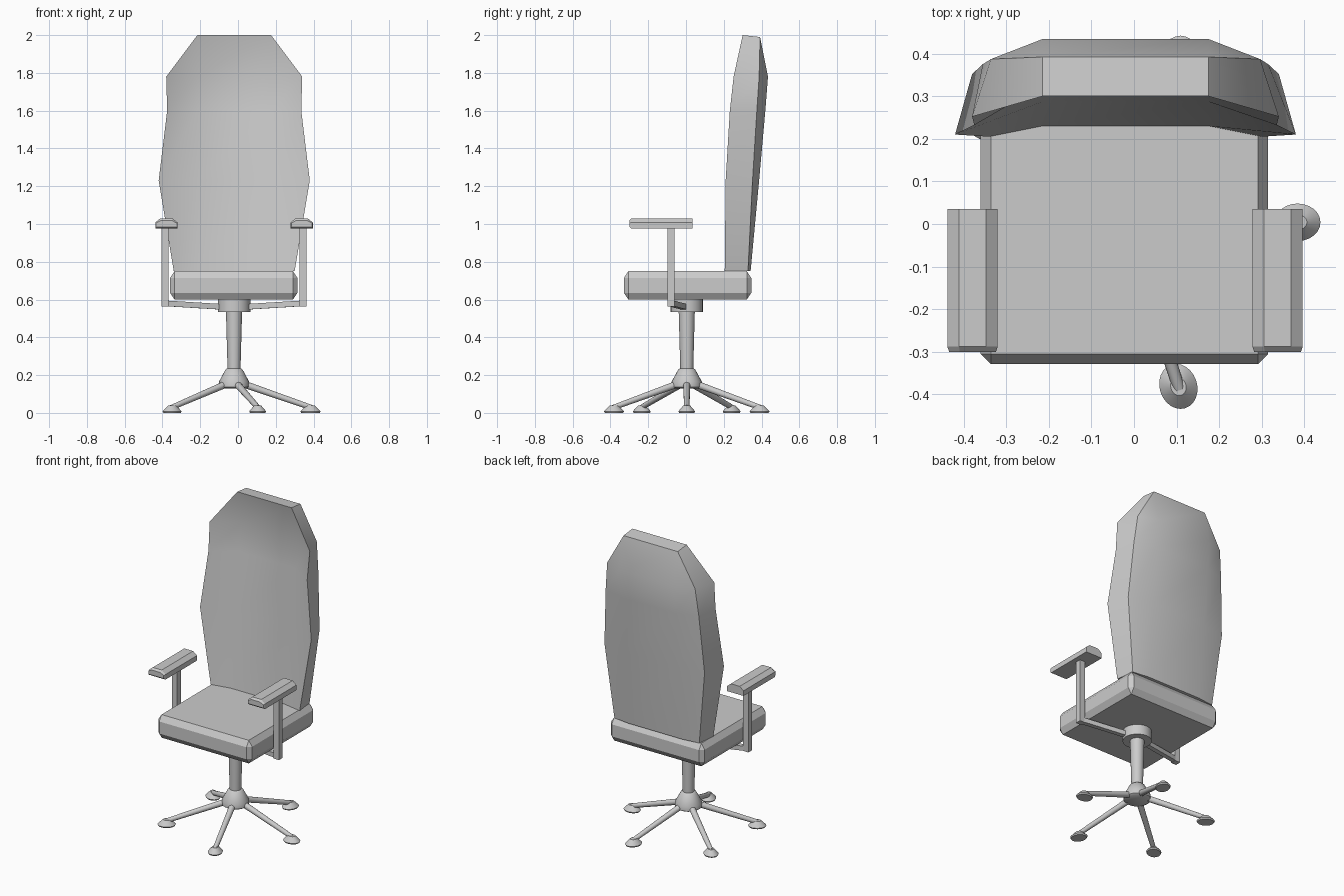
import bpy, bmesh
from math import radians, cos, sin, pi
from mathutils import Matrix, Vector

if "Cube" in bpy.data.objects:
    bpy.data.objects.remove(bpy.data.objects["Cube"])

CX, CY = -0.021, 0.004   # swivel axis


def finish(name, bm, smooth=None):
    bmesh.ops.recalc_face_normals(bm, faces=bm.faces)
    me = bpy.data.meshes.new(name)
    bm.to_mesh(me)
    bm.free()
    ob = bpy.data.objects.new(name, me)
    bpy.context.collection.objects.link(ob)
    if smooth:
        bpy.ops.object.select_all(action='DESELECT')
        ob.select_set(True)
        bpy.context.view_layer.objects.active = ob
        bpy.ops.object.shade_smooth_by_angle(angle=radians(smooth))
    return ob


def loft(name, rings, smooth=None):
    """Skin closed rings of points and cap both ends."""
    bm = bmesh.new()
    vr = [[bm.verts.new(p) for p in r] for r in rings]
    n = len(vr[0])
    for a, b in zip(vr, vr[1:]):
        for i in range(n):
            j = (i + 1) % n
            bm.faces.new((a[i], a[j], b[j], b[i]))
    bm.faces.new(vr[0])
    bm.faces.new(vr[-1])
    bmesh.ops.remove_doubles(bm, verts=bm.verts, dist=1e-5)
    return finish(name, bm, smooth)


def lathe(name, profile, x, y, stretch=1.0, turn=0.0, n=24):
    """Revolve (radius, z) points; optionally stretch radially and turn."""
    m = Matrix.Translation((x, y, 0)) @ Matrix.Rotation(turn, 4, 'Z')
    rings = [[m @ Vector((r * stretch * cos(2 * pi * i / n), r * sin(2 * pi * i / n), z))
              for i in range(n)] for r, z in profile]
    return loft(name, rings, 35)


def bar(name, a, b, r1, r2, sides):
    """Tapered bar between two points."""
    a, b = Vector(a), Vector(b)
    d = b - a
    m = Matrix.Translation((a + b) / 2) @ d.to_track_quat('Z', 'Y').to_matrix().to_4x4()
    if sides == 4:
        m = m @ Matrix.Rotation(pi / 4, 4, 'Z')
    bm = bmesh.new()
    bmesh.ops.create_cone(bm, cap_ends=True, segments=sides, radius1=r1, radius2=r2,
                          depth=d.length, matrix=m)
    return finish(name, bm, 35 if sides > 4 else None)


# Star base: five legs with low cone feet
for k in range(5):
    t = k * 2 * pi / 5
    c, s = cos(t), sin(t)
    bar(f"base_leg_{k+1}", (CX + .05 * c, CY + .05 * s, .153),
        (CX + .41 * c, CY + .41 * s, .028), .019, .014, 16)
    lathe(f"foot_{k+1}", [(.040, 0), (.044, .008), (.032, .023), (.018, .039)],
          CX + .405 * c, CY + .405 * s, 1.22, t)

# Hub, column and collar under the seat
lathe("base_hub", [(.068, .130), (.080, .138), (.080, .165), (.045, .23), (.036, .236)], CX, CY)
lathe("column", [(.034, .22), (.043, .55)], CX, CY)
lathe("seat_collar", [(.086, .535), (.086, .602)], CX, CY)

# Seat cushion with chamfered edges
bm = bmesh.new()
bmesh.ops.create_cube(bm, size=1, matrix=Matrix.Diagonal((.675, .675, .10, 1)))
bmesh.ops.bevel(bm, geom=bm.edges[:], offset=.024, segments=1, affect='EDGES')
bmesh.ops.scale(bm, vec=(1, 1, 1.5), verts=bm.verts)
bmesh.ops.translate(bm, vec=(-.0225, .0085, .675), verts=bm.verts)
finish("seat", bm)

# Backrest: z, front half width, front y edge/middle, back half width, back y edge/middle
sections = [
    (.75, .32, .205, .23, .305, .328, .342),
    (1.23, .40, .21, .287, .36, .352, .387),
    (1.60, .355, .232, .325, .335, .375, .42),
    (1.78, .36, .252, .342, .316, .387, .434),
    (2.00, .195, .30, .30, .195, .392, .392),
]
BX, IN = -.02, .195
rings = []
for z, fw, fe, fm, bw, be, bmid in sections:
    zb = z - .01 if z > 1.9 else z
    rings.append([(BX - fw, fe, z), (BX - IN, fm, z), (BX + IN, fm, z), (BX + fw, fe, z),
                  (BX + bw, be, zb), (BX + IN, bmid, zb), (BX - IN, bmid, zb), (BX - bw, be, zb)])
loft("backrest", rings, 50)

# Armrests: pad, post and strut on each side
for side, sx in (("left", -1), ("right", 1)):
    px = CX + sx * .358
    prof = [(-.059, .975), (.059, .975), (.059, 1.008), (.032, 1.03), (-.032, 1.03), (-.059, 1.008)]
    tip = [(x * .93, 1.0 + (z - 1.0) * .6) for x, z in prof]
    loft(f"{side}_arm_pad", [[(px + x, y, z) for x, z in p]
                             for y, p in ((-.30, tip), (-.288, prof), (.035, prof))])
    ax = CX + sx * .366
    bar(f"{side}_arm_post", (ax, -.08, .562), (ax, -.08, .985), .0265, .0265, 4)
    bar(f"{side}_arm_strut", (ax, -.08, .580), (CX + sx * .04, -.005, .560), .021, .021, 4)
